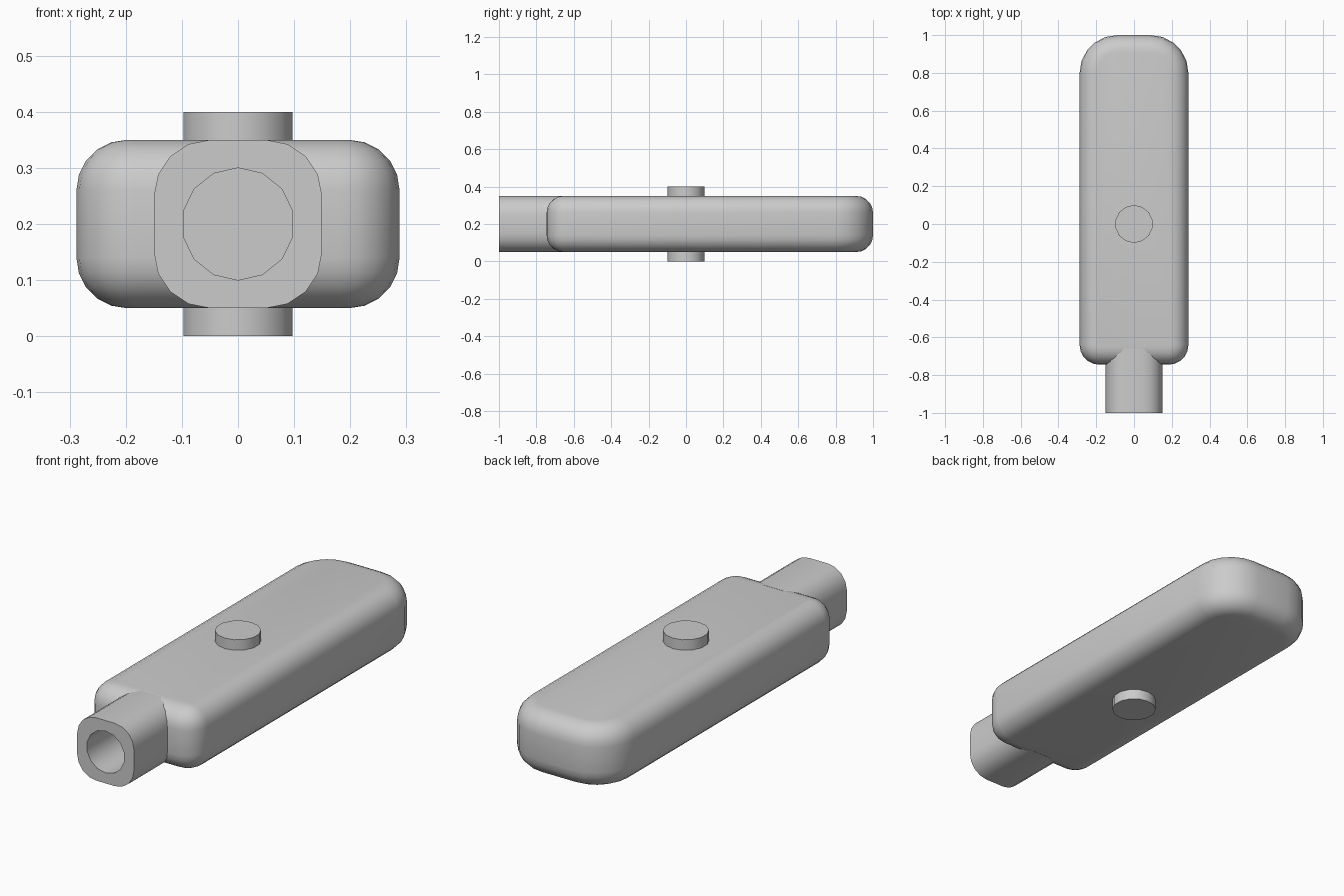
import bpy
import bmesh
from math import sin, cos, pi, radians

if "Cube" in bpy.data.objects:
    bpy.data.objects.remove(bpy.data.objects["Cube"], do_unlink=True)

grey = bpy.data.materials.new("light grey")
grey.use_nodes = True
colour = (0.6, 0.6, 0.6, 1)
grey.diffuse_color = colour
grey.node_tree.nodes["Principled BSDF"].inputs["Base Color"].default_value = colour

MID = 0.2       # height of the centre line
HALF = 0.15     # half thickness of the body and nozzle


def finish(obj):
    obj.data.materials.clear()
    obj.data.materials.append(grey)
    bpy.ops.object.select_all(action="DESELECT")
    obj.select_set(True)
    bpy.context.view_layer.objects.active = obj
    bpy.ops.object.shade_smooth_by_angle(angle=radians(30))


def make_object(name, bm):
    bmesh.ops.recalc_face_normals(bm, faces=bm.faces)
    mesh = bpy.data.meshes.new(name)
    bm.to_mesh(mesh)
    bm.free()
    obj = bpy.data.objects.new(name, mesh)
    bpy.context.collection.objects.link(obj)
    finish(obj)


def rounded_rect(x, low, high, r_low, r_high, steps):
    """Counter-clockwise outline with separate corner radii at each end."""
    corners = [(x - r_high, high - r_high, r_high, 0),
               (r_high - x, high - r_high, r_high, 1),
               (r_low - x, low + r_low, r_low, 2),
               (x - r_low, low + r_low, r_low, 3)]
    return [(cx + r * cos((q + i / steps) * pi / 2),
             cy + r * sin((q + i / steps) * pi / 2))
            for cx, cy, r, q in corners for i in range(steps + 1)]


def bridge(bm, a, b):
    for i in range(len(a)):
        j = (i + 1) % len(a)
        bm.faces.new((a[i], a[j], b[j], b[i]))


# Body: stacked outlines inset along a quarter arc at top and bottom
bm = bmesh.new()
EDGE, STEPS = 0.09, 5
arc = [(EDGE * (1 - cos(t)), HALF - EDGE + EDGE * sin(t))
       for t in (i / STEPS * pi / 2 for i in range(STEPS + 1))]
levels = [(d, -h) for d, h in reversed(arc)] + arc
rings = []
for d, h in levels:
    outline = rounded_rect(0.288 - d, -0.745 + d, 1 - d, 0.105 - d, 0.2 - d, 5)
    rings.append([bm.verts.new((x, y, MID + h)) for x, y in outline])
for lower, upper in zip(rings, rings[1:]):
    bridge(bm, lower, upper)
bm.faces.new(rings[0])
bm.faces.new(rings[-1])
make_object("body", bm)

# Nozzle: rounded square sleeve with a round socket in its front
bm = bmesh.new()
square = rounded_rect(HALF, -HALF, HALF, 0.1, 0.1, 4)
circle = [(0.1 * sin(i * pi / 7), 0.1 * cos(i * pi / 7)) for i in range(14)]
front_edges = []
for outline, back in ((square, -0.66), (circle, -0.75)):
    front = [bm.verts.new((x, -1, MID + z)) for x, z in outline]
    rear = [bm.verts.new((x, back, MID + z)) for x, z in outline]
    bridge(bm, front, rear)
    bm.faces.new(rear)
    front_edges += [bm.edges.get((front[i - 1], front[i])) for i in range(len(front))]
bmesh.ops.triangle_fill(bm, edges=front_edges, use_beauty=True)
make_object("nozzle", bm)

# Pin: passes through the body and shows above and below
bpy.ops.mesh.primitive_cylinder_add(vertices=14, radius=0.1, depth=0.4, location=(0, 0, MID))
pin = bpy.context.object
pin.name = "pin"
finish(pin)
